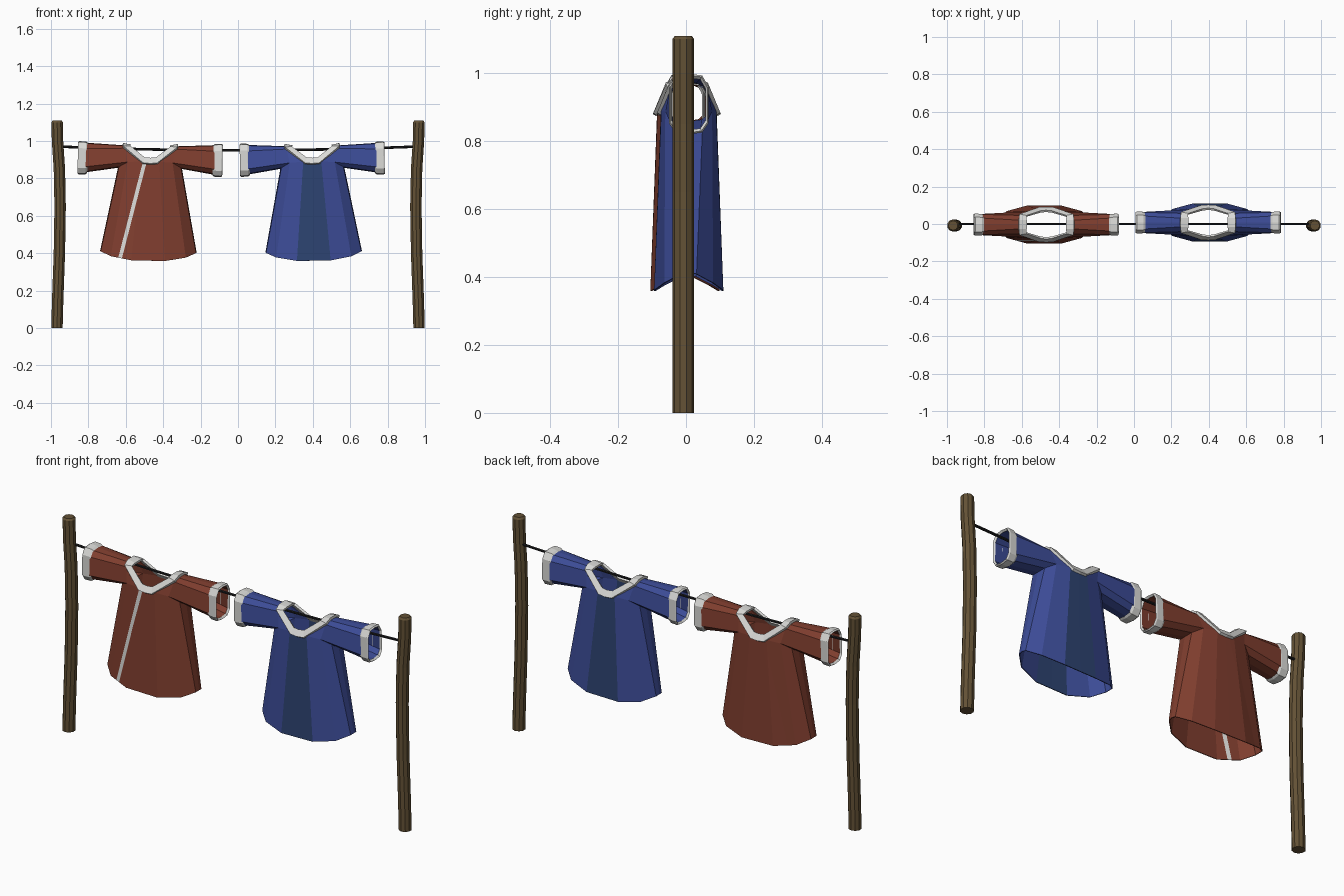
import bpy, bmesh, math
from mathutils import Vector

if "Cube" in bpy.data.objects:
    bpy.data.objects.remove(bpy.data.objects["Cube"])


def material(name, rgb):
    m = bpy.data.materials.new(name)
    m.diffuse_color = (*rgb, 1)
    m.use_nodes = True
    m.node_tree.nodes["Principled BSDF"].inputs["Base Color"].default_value = m.diffuse_color
    return m


RED = material("brick red cloth", (0.216, 0.048, 0.028))
BLUE = material("blue cloth", (0.046, 0.073, 0.314))
NAVY = material("navy cloth", (0.026, 0.056, 0.165))
WHITE = material("white trim", (0.70, 0.70, 0.68))
WOOD = material("brown wood", (0.125, 0.083, 0.036))
ROPE = material("dark rope", (0.012, 0.012, 0.013))


def finish(name, bm, mats, thickness=0):
    bmesh.ops.remove_doubles(bm, verts=bm.verts, dist=0.0005)
    bmesh.ops.recalc_face_normals(bm, faces=bm.faces)
    me = bpy.data.meshes.new(name)
    bm.to_mesh(me)
    bm.free()
    for m in mats:
        me.materials.append(m)
    ob = bpy.data.objects.new(name, me)
    bpy.context.collection.objects.link(ob)
    if thickness:
        mod = ob.modifiers.new("thickness", "SOLIDIFY")
        mod.thickness = thickness
        mod.offset = 0
    return ob


def strip(bm, a, b):
    """Quads between two rows of points, repeated in all four quarters."""
    for sx in (1, -1):
        for sy in (1, -1):
            for i in range(len(a) - 1):
                pts = [a[i], a[i + 1], b[i + 1], b[i]]
                uniq = [p for k, p in enumerate(pts) if p not in pts[:k]]
                bm.faces.new([bm.verts.new((sx * p[0], sy * p[1], p[2])) for p in uniq])


def tube(name, path, radii, sides, mat):
    """Tube with vertical or sideways rings along a path in the xz plane."""
    bm = bmesh.new()
    rings = []
    upright = abs(path[-1][2] - path[0][2]) > abs(path[-1][0] - path[0][0])
    for p, r in zip(path, radii):
        ring = []
        for k in range(sides):
            t = math.tau * (k + 0.5) / sides
            c, s = r * math.cos(t), r * math.sin(t)
            off = Vector((c, s, 0)) if upright else Vector((0, c, s))
            ring.append(bm.verts.new(Vector(p) + off))
        rings.append(ring)
    for a, b in zip(rings, rings[1:]):
        for k in range(sides):
            n = (k + 1) % sides
            bm.faces.new((a[k], a[n], b[n], b[k]))
    bm.faces.new(rings[0])
    bm.faces.new(rings[-1])
    return finish(name, bm, [mat])


# Quarter outline of the garment
HEM = [(0, .1, .36), (.09, .1, .36), (.2, .07, .38), (.253, .022, .405), (.256, 0, .408)]
CHEST = [(0, .08, .89), (.048, .079, .89), (.12, .067, .885), (.165, .04, .86), (.17, 0, .855)]
SHOULDER = [(.137, .047, .958), (.137, .022, .97), (.137, 0, .972)]
ROOT = [CHEST[4], CHEST[3], CHEST[2]] + SHOULDER
CUFF = [(.38, 0, .822), (.38, .036, .827), (.38, .053, .852),
        (.38, .053, .95), (.38, .036, .98), (.38, 0, .984)]
NECK_OUT = [(0, .09, .877), (.038, .088, .88), (.145, .053, .965), (.148, .024, .98), (.148, 0, .981)]
NECK_IN = [(0, .072, .907), (.03, .069, .909), (.108, .045, .968), (.106, .022, .973), (.106, 0, .973)]


def cuff_ring(x, grow):
    cz = 0.903
    return [(x, p[1] * (1 + grow), cz + (p[2] - cz) * (1 + grow)) for p in CUFF]


def tunic(label, cloth, accent, loc, tilt):
    # Body and sleeves
    bm = bmesh.new()
    strip(bm, HEM, CHEST)
    strip(bm, [CHEST[1], CHEST[2]], [SHOULDER[0], SHOULDER[0]])
    strip(bm, ROOT, CUFF)
    bmesh.ops.remove_doubles(bm, verts=bm.verts, dist=0.0005)
    if accent is WHITE:
        # Diagonal front stripe cut into the cloth
        base = Vector((-.03, 0, .88))
        n = Vector((.5, 0, -.118)).normalized()
        for d in (-.010, .010):
            bmesh.ops.bisect_plane(bm, geom=bm.verts[:] + bm.edges[:] + bm.faces[:],
                                   plane_co=base + n * d, plane_no=n)
        for f in bm.faces:
            c = f.calc_center_median()
            if c.y < 0 and c.z < .9 and abs((c - base).dot(n)) < .0105:
                f.material_index = 1
    else:
        # Darker centre panels
        for f in bm.faces:
            c = f.calc_center_median()
            if abs(c.x) < .06 and c.z < .8:
                f.material_index = 1
    parts = [finish(label + "_tunic", bm, [cloth, accent], 0.004)]

    # Collar band
    bm = bmesh.new()
    strip(bm, NECK_OUT, NECK_IN)
    parts.append(finish(label + "_collar", bm, [WHITE], 0.012))

    # Cuff bands on both sleeves
    bm = bmesh.new()
    strip(bm, cuff_ring(.335, .0), cuff_ring(.345, .08))
    strip(bm, cuff_ring(.345, .08), cuff_ring(.38, .1))
    strip(bm, cuff_ring(.38, .1), cuff_ring(.387, .04))
    strip(bm, cuff_ring(.387, .04), cuff_ring(.378, -.06))
    parts.append(finish(label + "_cuffs", bm, [WHITE]))
    for p in parts:
        p.location = loc
        p.rotation_euler.y = tilt


tunic("red", RED, WHITE, (-.472 - .015, -.003, 0), math.radians(1.1))
tunic("blue", BLUE, NAVY, (.398 + .013, .008, 0), math.radians(-.9))

# Bent wooden posts
POST = [(.968, 0), (.964, .15), (.955, .4), (.951, .65), (.955, .85), (.965, 1.0), (.967, 1.1), (.967, 1.11)]
for side, name in ((-1, "left_post"), (1, "right_post")):
    tube(name, [(side * x, -.008, z) for x, z in POST], [.032] * 7 + [.025], 10, WOOD)

# Sagging clothes line
line = [(-.96 + .24 * i, 0, .95 + .02 * ((-.96 + .24 * i) / .96) ** 2) for i in range(9)]
tube("clothes_line", line, [.007] * 9, 6, ROPE)
